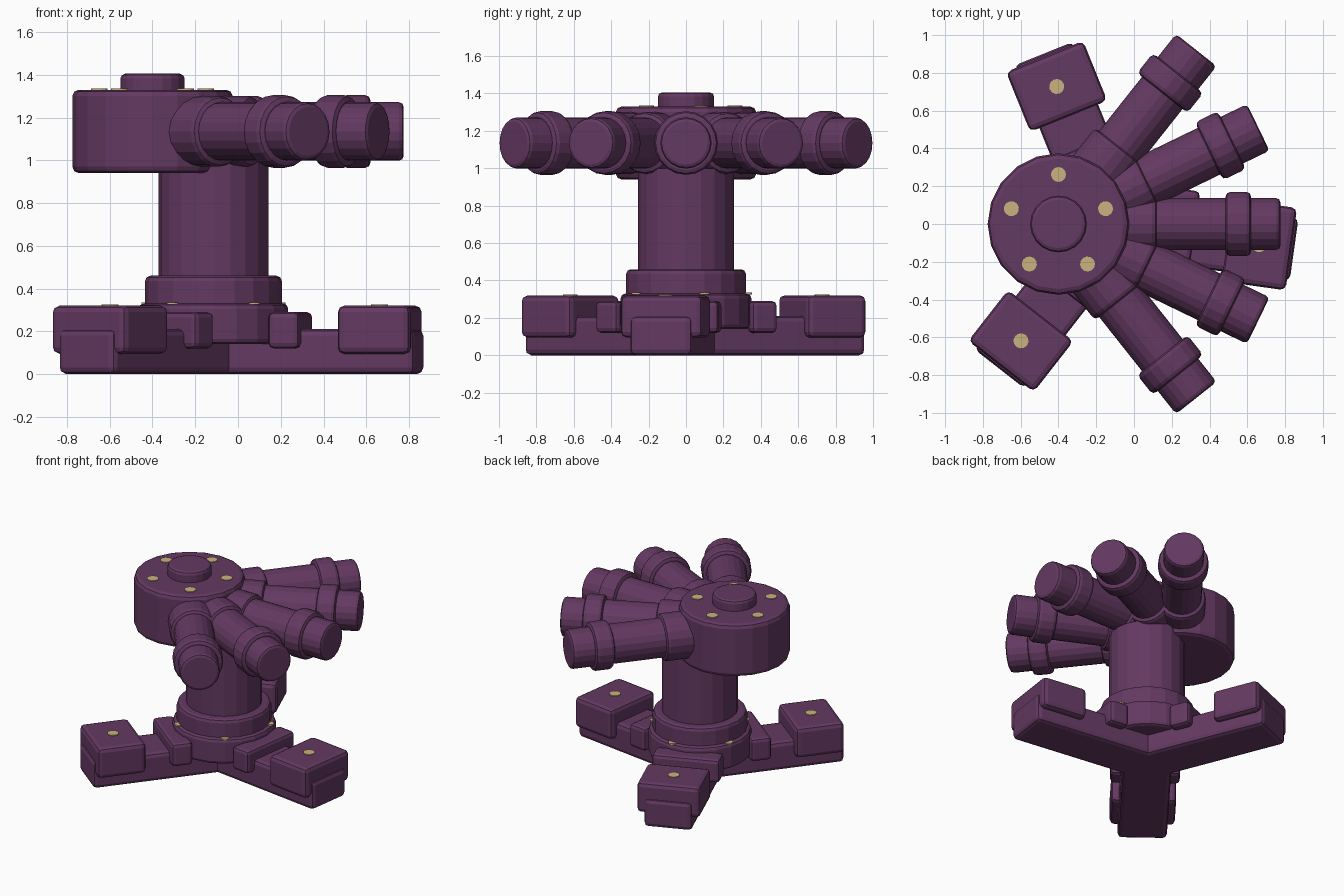
import bpy, bmesh, math
from mathutils import Matrix, Vector

if "Cube" in bpy.data.objects:
    bpy.data.objects.remove(bpy.data.objects["Cube"])


def material(name, rgb):
    m = bpy.data.materials.new(name)
    m.diffuse_color = (*rgb, 1)
    m.use_nodes = True
    m.node_tree.nodes["Principled BSDF"].inputs["Base Color"].default_value = m.diffuse_color
    return m


PURPLE = material("plum_purple", (0.127, 0.041, 0.122))
GOLD = material("pale_gold", (0.60, 0.45, 0.21))

BASE = Vector((-0.115, 0, 0))    # axis of the stand
HEAD = Vector((-0.40, 0, 0))     # axis of the round head


def add(name, bm, mat, matrix):
    bmesh.ops.recalc_face_normals(bm, faces=bm.faces)
    me = bpy.data.meshes.new(name)
    bm.to_mesh(me)
    bm.free()
    me.materials.append(mat)
    ob = bpy.data.objects.new(name, me)
    ob.matrix_world = matrix
    bpy.context.collection.objects.link(ob)
    return ob


def lathe(name, profile, matrix, mat=PURPLE, sides=20):
    """Solid of revolution about local z from (radius, height) pairs."""
    bm = bmesh.new()
    rings = []
    for r, z in profile:
        rings.append([bm.verts.new((r * math.cos(a), r * math.sin(a), z))
                      for a in (2 * math.pi * i / sides for i in range(sides))])
    for lo, hi in zip(rings, rings[1:]):
        for i in range(sides):
            j = (i + 1) % sides
            bm.faces.new((lo[i], lo[j], hi[j], hi[i]))
    bm.faces.new(rings[0][::-1])
    bm.faces.new(rings[-1])
    return add(name, bm, mat, matrix)


def drum(r, z0, z1, b):
    """Profile of a cylinder with rounded rims."""
    k = b * 0.3
    return [(r - b, z0), (r - k, z0 + k), (r, z0 + b),
            (r, z1 - b), (r - k, z1 - k), (r - b, z1)]


def box(name, d0, d1, width, z0, z1, bevel, matrix):
    """Rounded block running along local x from d0 to d1."""
    bm = bmesh.new()
    bmesh.ops.create_cube(bm, size=1)
    bmesh.ops.scale(bm, vec=(d1 - d0, width, z1 - z0), verts=bm.verts)
    bmesh.ops.translate(bm, vec=((d0 + d1) / 2, 0, (z0 + z1) / 2), verts=bm.verts)
    bmesh.ops.bevel(bm, geom=bm.edges[:], offset=bevel, segments=2,
                    profile=0.5, affect='EDGES')
    return add(name, bm, PURPLE, matrix)


def turned(origin, deg):
    return Matrix.Translation(origin) @ Matrix.Rotation(math.radians(deg), 4, 'Z')


def stud(name, origin, deg, dist, z, r):
    m = turned(origin, deg) @ Matrix.Translation((dist, 0, z - 0.004))
    lathe(name, [(r, 0), (r, 0.009)], m, GOLD, 12)


# Stand: hub disc, collar and column
lathe("base_hub", drum(0.35, 0.14, 0.33, 0.025), Matrix.Translation(BASE))
lathe("base_collar", drum(0.32, 0.30, 0.46, 0.025), Matrix.Translation(BASE))
lathe("column", [(0.257, 0.40), (0.257, 1.00)], Matrix.Translation(BASE))

# Three legs, each with a root block and a foot pad
for i in range(3):
    ang = 112 + 120 * i
    m = turned(BASE, ang)
    box(f"leg_{i}", -0.06, 0.972, 0.335, 0.0, 0.21, 0.03, m)
    box(f"leg_root_block_{i}", 0.29, 0.437, 0.47, 0.12, 0.29, 0.025, m)
    box(f"foot_pad_{i}", 0.615, 0.957, 0.44, 0.095, 0.32, 0.03, m)
    stud(f"foot_stud_{i}", BASE, ang, 0.785, 0.32, 0.04)

# Round head with a raised cap
lathe("head", drum(0.375, 0.94, 1.33, 0.03), Matrix.Translation(HEAD))
lathe("head_cap", drum(0.15, 1.30, 1.405, 0.022), Matrix.Translation(HEAD))

# Five studs on the head and five around the hub
for i in range(5):
    stud(f"head_stud_{i}", HEAD, 18 + 72 * i, 0.262, 1.33, 0.04)
    stud(f"hub_stud_{i}", BASE, 18 + 72 * i, 0.325, 0.33, 0.028)

# Five barrels fanned out from the head
along_x = Matrix.Rotation(math.pi / 2, 4, 'Y')
for i in range(-2, 3):
    m = turned(HEAD, 25.8 * i) @ Matrix.Translation((0, 0, 1.135)) @ along_x
    lathe(f"barrel_{i + 2}", [(0.137, 0.25)] + drum(0.137, 0.3, 1.175, 0.022)[3:], m)
    lathe(f"barrel_root_ring_{i + 2}", drum(0.165, 0.30, 0.52, 0.025), m)
    lathe(f"barrel_muzzle_ring_{i + 2}", drum(0.17, 0.885, 1.02, 0.025), m)
